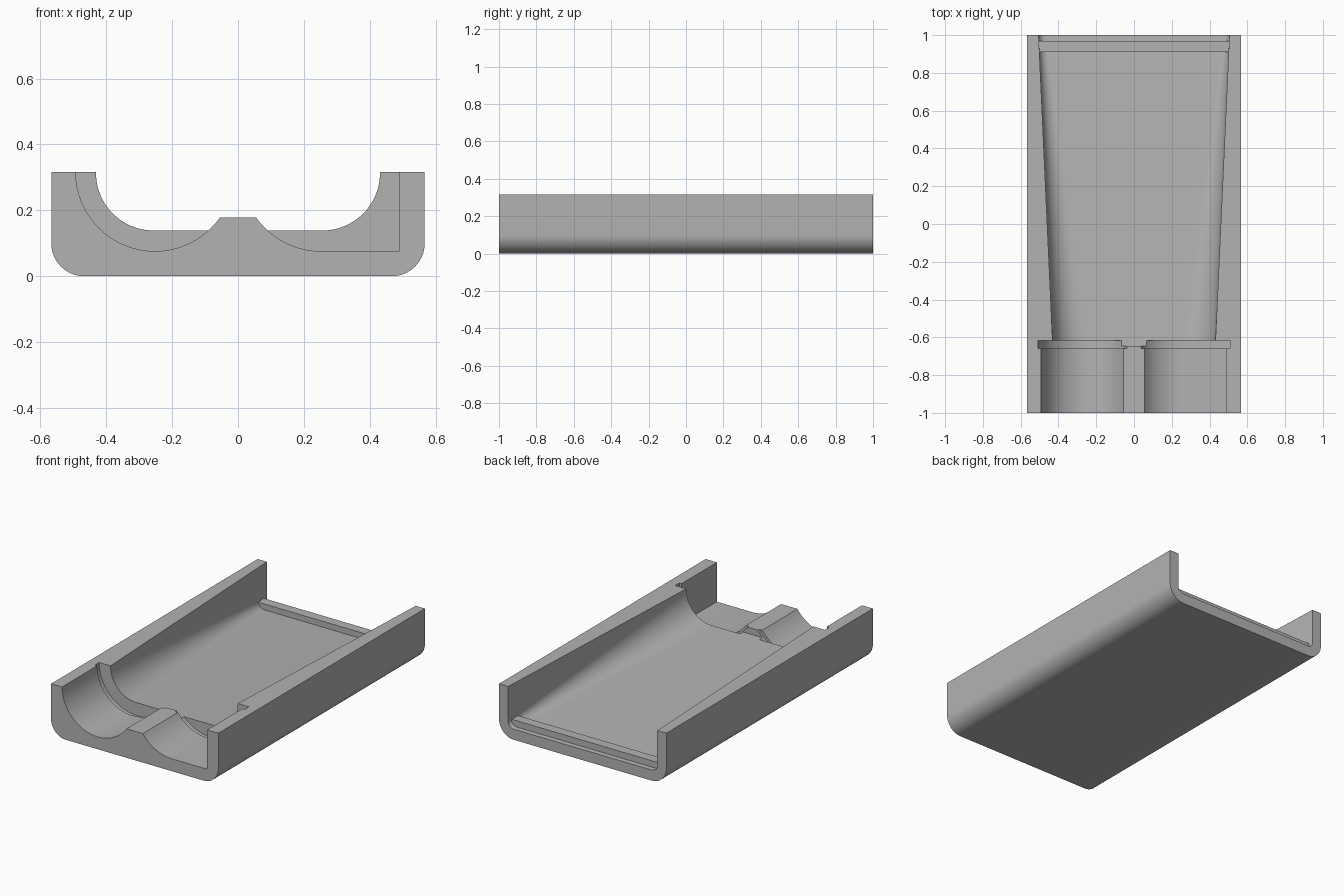
import bpy, bmesh
from math import sin, cos, pi, asin

if "Cube" in bpy.data.objects:
    bpy.data.objects.remove(bpy.data.objects["Cube"], do_unlink=True)

W, H = 0.567, 0.317     # half width and height
TOP = 0.45              # cutters rise to here

grey = bpy.data.materials.new("plain grey")
grey.use_nodes = True
grey.diffuse_color = (0.45, 0.45, 0.45, 1)
grey.node_tree.nodes["Principled BSDF"].inputs["Base Color"].default_value = grey.diffuse_color


def arc(cx, cz, r, a0, a1, n=16):
    return [(cx + r * cos(a0 + (a1 - a0) * i / n), cz + r * sin(a0 + (a1 - a0) * i / n))
            for i in range(n + 1)]


def loft(name, prof0, y0, prof1, y1):
    """Solid between two x-z profiles with the same number of points."""
    bm = bmesh.new()
    a = [bm.verts.new((x, y0, z)) for x, z in prof0]
    b = [bm.verts.new((x, y1, z)) for x, z in prof1]
    bm.faces.new(a)
    bm.faces.new(b[::-1])
    for i in range(len(a)):
        j = (i + 1) % len(a)
        bm.faces.new((a[j], a[i], b[i], b[j]))
    bmesh.ops.recalc_face_normals(bm, faces=bm.faces)
    mesh = bpy.data.meshes.new(name)
    bm.to_mesh(mesh)
    bm.free()
    mesh.materials.append(grey)
    ob = bpy.data.objects.new(name, mesh)
    bpy.context.collection.objects.link(ob)
    return ob


def box(name, x0, x1, y0, y1, z0, z1):
    p = [(x0, z0), (x1, z0), (x1, z1), (x0, z1)]
    return loft(name, p, y0, p, y1)


def trough(half, floor, r):
    """Open channel profile with rounded lower corners."""
    c = half - r
    return ([(-half, TOP)] + arc(-c, floor + r, r, pi, 1.5 * pi)
            + arc(c, floor + r, r, -pi / 2, 0) + [(half, TOP)])


def round_bay(r):
    """Left bay: half-round cradle."""
    return [(-0.252 - r, TOP)] + arc(-0.252, H, r, pi, 2 * pi, 32) + [(-0.252 + r, TOP)]


def square_bay(r):
    """Right bay: round on the inner side, square on the outer side."""
    return ([(0.252 - r, TOP)] + arc(0.252, H, r, pi, 1.5 * pi)
            + [(0.25 + r, H - r), (0.25 + r, TOP)])


# Tray body with rounded lower edges
outline = ([(-W, H)] + arc(-W + 0.1, 0.1, 0.1, pi, 1.5 * pi)
           + arc(W - 0.1, 0.1, 0.1, -pi / 2, 0) + [(W, H)])
tray = loft("tray_body", outline, -1, outline, 1)

# Tapered main hollow, front bays, their collar slots and the lowered middle ridge
cutters = [loft("hollow_cutter", trough(0.43, 0.14, 0.177), -0.645,
                trough(0.506, 0.064, 0.035), 1.02)]
for bay, side in ((round_bay, "right"), (square_bay, "left")):
    for r, y0, y1, kind in ((0.241, -1.02, -0.64, "bay"), (0.257, -0.66, -0.618, "slot")):
        p = bay(r)
        cutters.append(loft(f"{side}_{kind}_cutter", p, y0, p, y1))
cutters.append(box("ridge_cutter", -0.1, 0.1, -1.03, -0.63, 0.178, TOP + 0.01))

for c in cutters:
    m = tray.modifiers.new(c.name, "BOOLEAN")
    m.operation, m.solver, m.object = "DIFFERENCE", "EXACT", c
    bpy.context.view_layer.objects.active = tray
    bpy.ops.object.modifier_apply(modifier=m.name)
    bpy.data.objects.remove(c, do_unlink=True)

# Raised bar across the rear floor
box("rear_bar", -0.507, 0.507, 0.91, 0.97, 0.04, 0.105)

# Smooth the rounded surfaces, keep edges crisp
bpy.ops.object.select_all(action="DESELECT")
tray.select_set(True)
bpy.context.view_layer.objects.active = tray
bpy.ops.object.shade_smooth_by_angle(angle=pi / 7)
